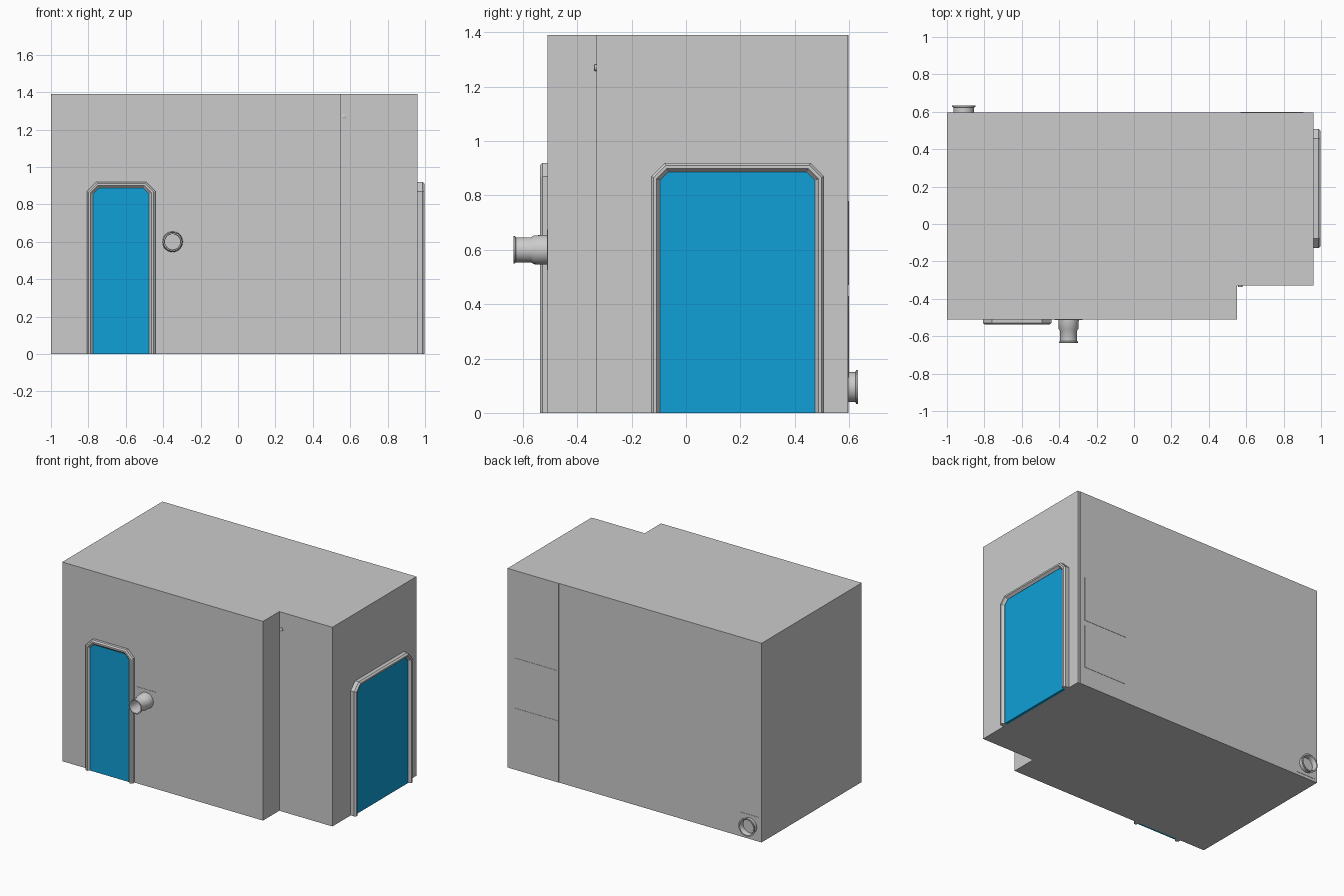
import bpy, bmesh, math

if "Cube" in bpy.data.objects:
    bpy.data.objects.remove(bpy.data.objects["Cube"])

def make(name, bm, loc=(0, 0, 0), rot=0, mat=None):
    bmesh.ops.recalc_face_normals(bm, faces=bm.faces)
    me = bpy.data.meshes.new(name)
    bm.to_mesh(me)
    bm.free()
    ob = bpy.data.objects.new(name, me)
    bpy.context.collection.objects.link(ob)
    ob.location = loc
    ob.rotation_euler.z = rot
    if mat:
        me.materials.append(mat)
    return ob

def box(name, x0, x1, y0, y1, z0, z1):
    bm = bmesh.new()
    bmesh.ops.create_cube(bm, size=1)
    for v in bm.verts:
        v.co = (x0 + (v.co.x + .5) * (x1 - x0), y0 + (v.co.y + .5) * (y1 - y0),
                z0 + (v.co.z + .5) * (z1 - z0))
    return make(name, bm)

def arch(w, h, c, i):
    """Door outline with chamfered top corners, offset inwards by i."""
    k = i * (math.sqrt(2) - 1)
    half = [(w - i, 0), (w - i, h - c - k), (w - c - k, h - i)]
    return half + [(-x, z) for x, z in reversed(half)]

blue = bpy.data.materials.new("door_blue")
blue.diffuse_color = (0.005, 0.35, 0.68, 1)
blue.use_nodes = True
blue.node_tree.nodes["Principled BSDF"].inputs["Base Color"].default_value = blue.diffuse_color

def door(name, loc, rot, w, h, c, depth):
    # bevelled frame bar swept around the arch
    section = [(0, 0), (0, depth * .7), (.009, depth), (.02, depth), (.028, depth * .7), (.033, depth * .55), (.033, 0)]
    bm = bmesh.new()
    rings = [[bm.verts.new((x, -d, z)) for x, z in arch(w, h, c, i)] for i, d in section]
    for a, b in zip(rings, rings[1:]):
        for j in range(len(a) - 1):
            bm.faces.new((a[j], a[j + 1], b[j + 1], b[j]))
    bm.faces.new([r[0] for r in rings])
    bm.faces.new([r[-1] for r in reversed(rings)])
    make(name + "_frame", bm, loc, rot)
    # coloured door leaf
    bm = bmesh.new()
    f = bm.faces.new([bm.verts.new((x, 0, z)) for x, z in arch(w, h, c, .032)])
    g = bmesh.ops.extrude_face_region(bm, geom=[f])
    for v in g["geom"]:
        if isinstance(v, bmesh.types.BMVert):
            v.co.y = -depth * .5
    make(name + "_leaf", bm, loc, rot, blue)

def pipe(name, loc, rot, profile):
    bm = bmesh.new()
    n = 32
    rings = [[bm.verts.new((r * math.cos(2 * math.pi * k / n), -d, r * math.sin(2 * math.pi * k / n)))
              for k in range(n)] for r, d in profile]
    for a, b in zip(rings, rings[1:]):
        for k in range(n):
            bm.faces.new((a[k], a[(k + 1) % n], b[(k + 1) % n], b[k]))
    bm.faces.new(rings[-1])
    ob = make(name, bm, loc, rot)
    bpy.ops.object.select_all(action='DESELECT')
    ob.select_set(True)
    bpy.context.view_layer.objects.active = ob
    bpy.ops.object.shade_smooth_by_angle(angle=math.radians(35))

# stepped main body
bm = bmesh.new()
plan = [(-1, -.51), (.55, -.51), (.55, -.33), (.96, -.33), (.96, .595), (-1, .595)]
f = bm.faces.new([bm.verts.new((x, y, 0)) for x, y in plan])
g = bmesh.ops.extrude_face_region(bm, geom=[f])
bmesh.ops.translate(bm, vec=(0, 0, 1.39),
                    verts=[v for v in g["geom"] if isinstance(v, bmesh.types.BMVert)])
make("cabin_body", bm)

# doors on the front and the right side
door("front_door", (-.625, -.51, 0), 0, .183, .92, .05, .027)
door("side_door", (.96, .19, 0), math.pi / 2, .318, .92, .05, .038)

# open pipe stubs on the front and the back, with wall plates
pipe("front_pipe", (-.35, -.51, .6), 0,
     [(.055, 0), (.053, .05), (.046, .06), (.046, .115), (.05, .12), (.05, .125), (.043, .125), (.041, .118), (.041, .004)])
pipe("back_pipe", (-.91, .595, .095), math.pi,
     [(.055, 0), (.055, .028), (.063, .031), (.063, .038), (.054, .038), (.049, .03), (.049, .004)])
box("front_pipe_plate", -.425, -.275, -.512, -.505, .525, .675)
box("back_pipe_plate", -.985, -.835, .59, .597, .02, .17)

# thin rear service panel with two hatches
box("rear_panel", .565, .94, .59, .597, 0, 1.39)
for i, (z0, z1) in enumerate([(.13, .43), (.47, .78)]):
    box(f"rear_hatch_{i + 1}", .57, .905, .59, .599, z0, z1)

# small fitting on the recessed front wall
pipe("wall_fitting", (.567, -.33, 1.27), 0, [(.012, 0), (.012, .006), (.008, .008)])
